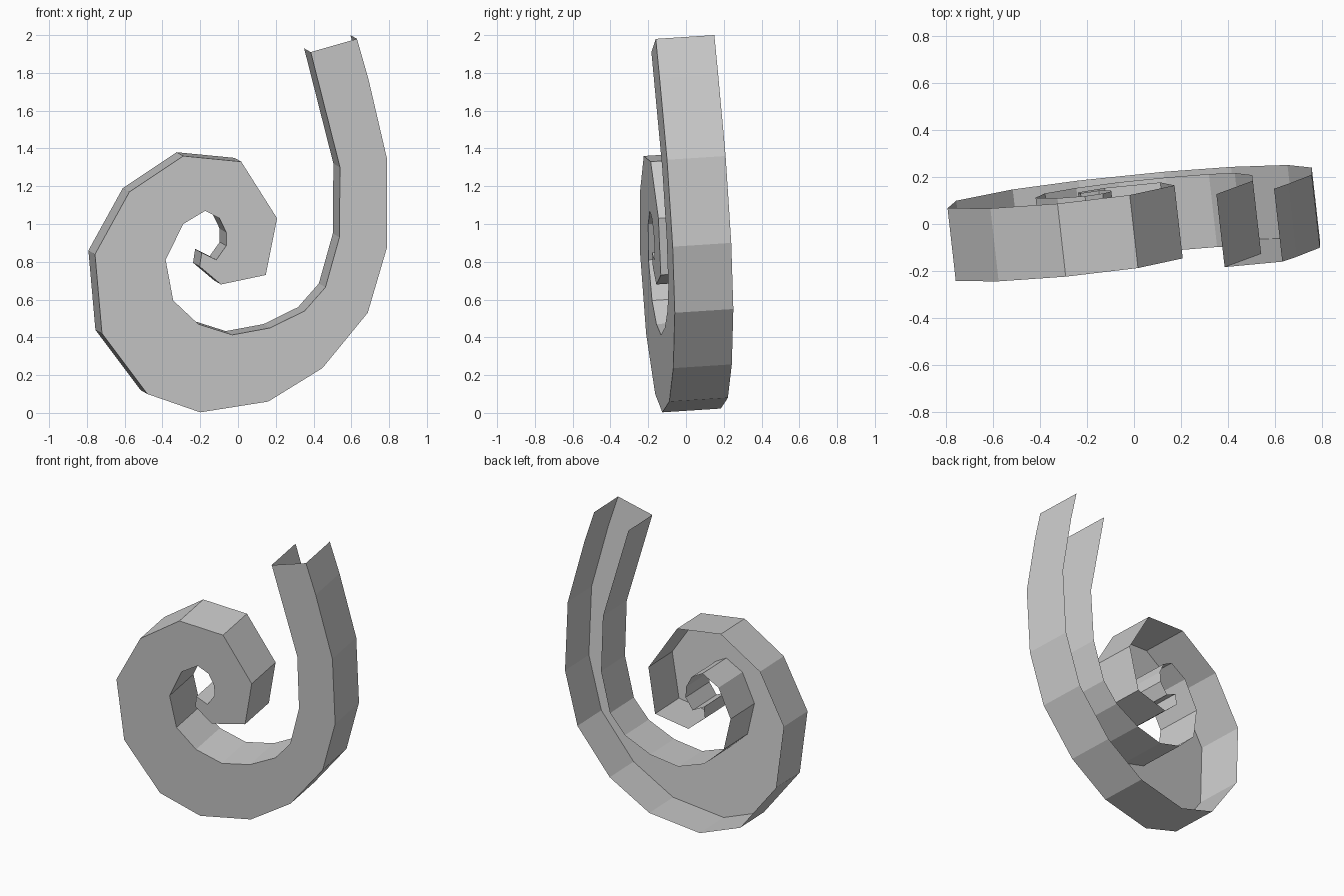
import bpy, bmesh
from mathutils import Vector

if "Cube" in bpy.data.objects:
    bpy.data.objects.remove(bpy.data.objects["Cube"])

# Spiral outline as seen from the front (x, z), from the open tip to the coil centre
outer = [(.63, 1.98), (.69, 1.77), (.79, 1.34), (.79, .88), (.687, .53), (.447, .237),
         (.16, .06), (-.20, .003), (-.48, .10), (-.72, .42), (-.757, .84), (-.575, 1.17),
         (-.29, 1.36), (.017, 1.33), (.207, 1.03), (.147, .73), (-.09, .68), (-.203, .775)]
inner = [(.385, 1.91), (.54, 1.30), (.537, .93), (.463, .665), (.353, .54), (.17, .45),
         (-.03, .413), (-.21, .47), (-.343, .595), (-.383, .81), (-.29, 1.0), (-.173, 1.07),
         (-.098, 1.03), (-.062, .955), (-.062, .885), (-.115, .81), (-.192, .848)]

depth = Vector((-.035, .31, .02))   # direction of the side walls


def front_point(x, z):
    # slightly turned front plane, square to the depth direction
    return Vector((x, -.16 + .113 * (x - .63) - .065 * (z - 1.98), z))


# Front plate, with walls all round except at the open tip; the back is open
bm = bmesh.new()
front = [bm.verts.new(front_point(x, z)) for x, z in outer + inner[::-1]]
back = [bm.verts.new(v.co + depth) for v in front]
bm.faces.new(front)
for i in range(len(front) - 1):
    bm.faces.new((front[i], back[i], back[i + 1], front[i + 1]))
bmesh.ops.recalc_face_normals(bm, faces=bm.faces[:])
bm.faces.ensure_lookup_table()
if bm.faces[0].normal.y > 0:
    bmesh.ops.reverse_faces(bm, faces=bm.faces[:])

mesh = bpy.data.meshes.new("spiral_channel")
bm.to_mesh(mesh)
bm.free()
obj = bpy.data.objects.new("spiral_channel", mesh)
bpy.context.collection.objects.link(obj)
